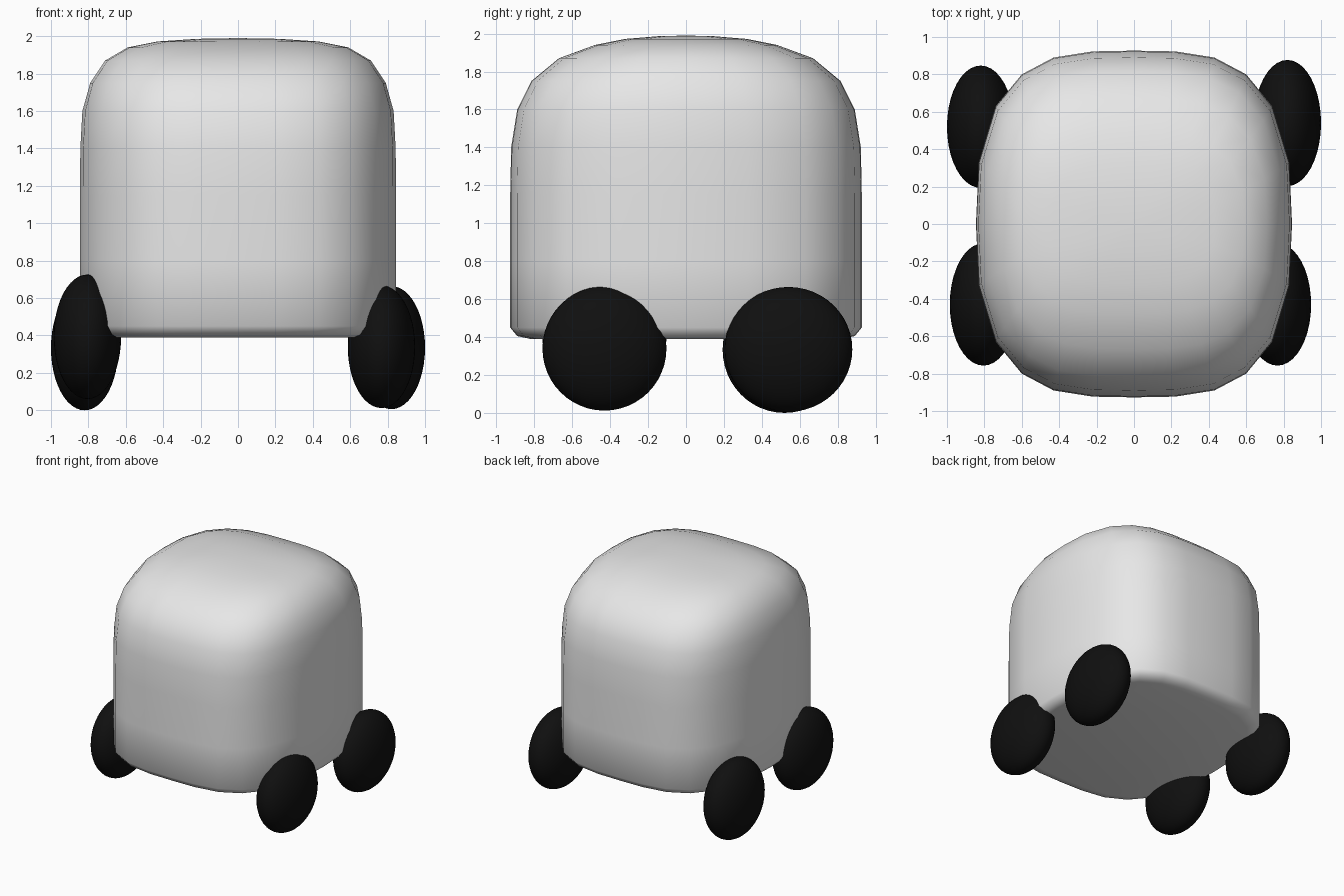
import bpy, bmesh

if "Cube" in bpy.data.objects:
    bpy.data.objects.remove(bpy.data.objects["Cube"])

def material(name, rgb):
    m = bpy.data.materials.new(name)
    m.diffuse_color = (*rgb, 1)
    m.use_nodes = True
    m.node_tree.nodes["Principled BSDF"].inputs["Base Color"].default_value = m.diffuse_color
    return m

grey = material("light grey", (0.8, 0.8, 0.8))
black = material("tyre black", (0.005, 0.005, 0.005))

def finish(name, bm, mat):
    bmesh.ops.recalc_face_normals(bm, faces=bm.faces)
    for f in bm.faces:
        f.smooth = True
    me = bpy.data.meshes.new(name)
    bm.to_mesh(me)
    bm.free()
    me.materials.append(mat)
    ob = bpy.data.objects.new(name, me)
    bpy.context.collection.objects.link(ob)
    return ob

# Body plan: one quarter of the rounded outline, mirrored into a full ring
W, D = 0.845, 0.927
quarter = [(0.845, 0), (0.83, 0.33), (0.74, 0.63), (0.6, 0.8), (0.43, 0.89), (0.22, 0.923), (0, 0.927)]
half = quarter + [(-x, y) for x, y in quarter[-2::-1]]
ring = half + [(x, -y) for x, y in half[-2:0:-1]]

# Body levels: height, half width, half depth
levels = [(0.39, 0.77, 0.82), (0.405, 0.815, 0.89), (0.45, 0.845, 0.927), (0.8, 0.845, 0.927),
          (1.15, 0.845, 0.927), (1.4, 0.843, 0.922), (1.6, 0.832, 0.89), (1.75, 0.79, 0.815),
          (1.87, 0.71, 0.67), (1.94, 0.59, 0.48), (1.972, 0.43, 0.32), (1.986, 0.22, 0.15)]

bm = bmesh.new()
rows = [[bm.verts.new((x * w / W, y * d / D, z)) for x, y in ring] for z, w, d in levels]
n = len(ring)
for a, b in zip(rows, rows[1:]):
    for i in range(n):
        j = (i + 1) % n
        bm.faces.new((a[i], a[j], b[j], b[i]))
# Flat floor and domed roof centre
bm.faces.new(rows[0][::-1])
apex = bm.verts.new((0, 0, 1.99))
for i in range(n):
    bm.faces.new((rows[-1][i], rows[-1][(i + 1) % n], apex))
finish("body", bm, grey)

# Wheels: flattened balls, each set slightly differently
def wheel(name, centre, radii):
    bm = bmesh.new()
    bmesh.ops.create_uvsphere(bm, u_segments=40, v_segments=24, radius=1)
    bmesh.ops.scale(bm, vec=radii, verts=bm.verts)
    bmesh.ops.translate(bm, vec=centre, verts=bm.verts)
    finish(name, bm, black)

wheel("front_right_wheel", (0.767, -0.43, 0.34), (0.18, 0.327, 0.328))
wheel("back_right_wheel", (0.82, 0.54, 0.335), (0.18, 0.337, 0.329))
wheel("front_left_wheel", (-0.805, -0.43, 0.393), (0.18, 0.327, 0.333))
wheel("back_left_wheel", (-0.82, 0.52, 0.333), (0.18, 0.327, 0.333))
